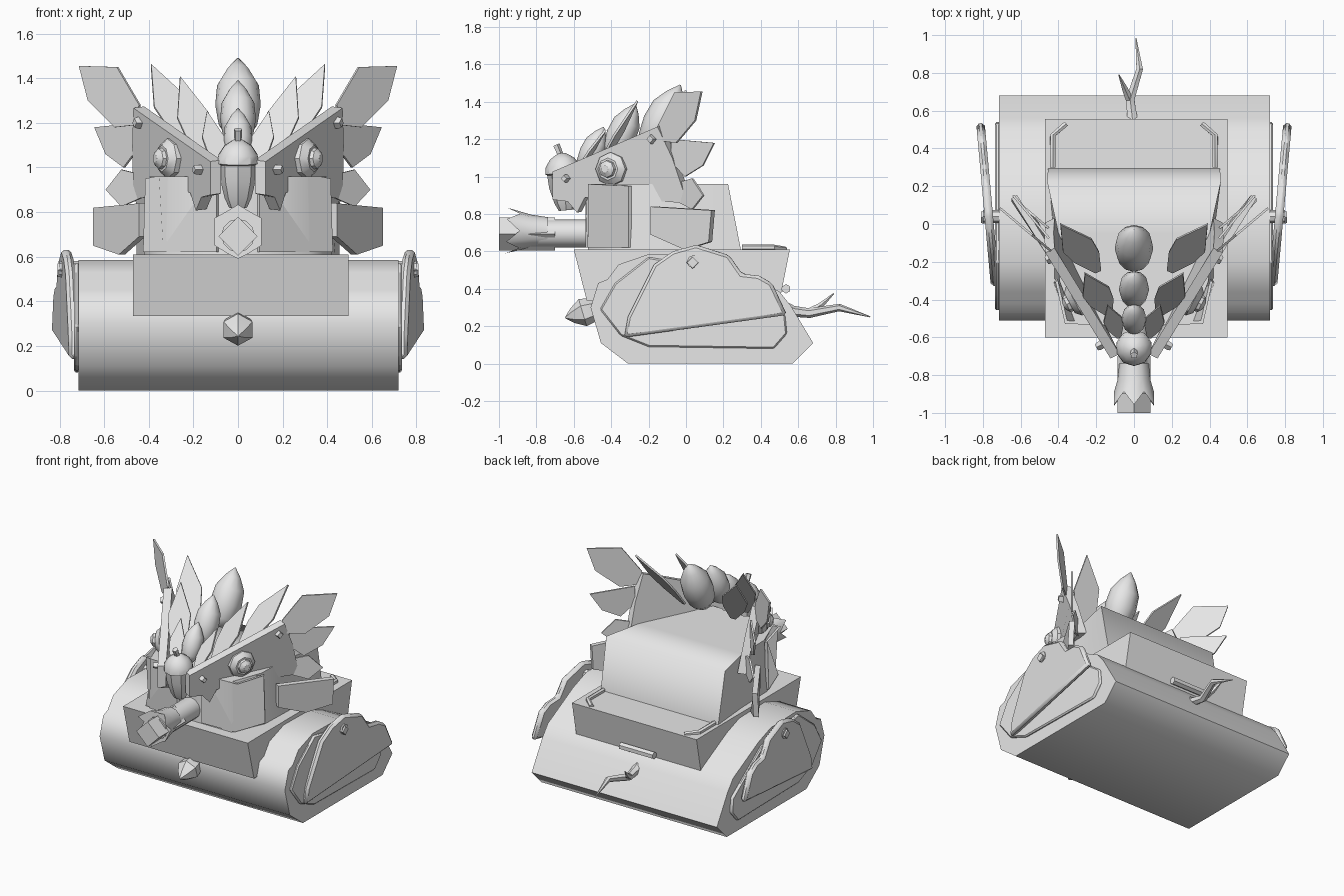
import bpy, bmesh, math
from mathutils import Vector as V

if "Cube" in bpy.data.objects:
    bpy.data.objects.remove(bpy.data.objects["Cube"])

grey = bpy.data.materials.new("plain_grey")
grey.diffuse_color = (0.8, 0.8, 0.8, 1)
grey.use_nodes = True
grey.node_tree.nodes["Principled BSDF"].inputs["Base Color"].default_value = grey.diffuse_color


def make(name, bm, mirror=False, bevel=0, smooth=35):
    bmesh.ops.recalc_face_normals(bm, faces=bm.faces)
    me = bpy.data.meshes.new(name)
    bm.to_mesh(me)
    bm.free()
    me.materials.append(grey)
    ob = bpy.data.objects.new(name, me)
    bpy.context.collection.objects.link(ob)
    bpy.ops.object.select_all(action='DESELECT')
    ob.select_set(True)
    bpy.context.view_layer.objects.active = ob
    bpy.ops.object.shade_smooth_by_angle(angle=math.radians(smooth))
    if bevel:
        b = ob.modifiers.new("bevel", 'BEVEL')
        b.width, b.segments = bevel, 1
    if mirror:
        m = ob.modifiers.new("mirror", 'MIRROR')
        m.use_mirror_merge = False
    return ob


def bridge(name, a, b, **kw):
    """Solid between two matching outlines."""
    bm = bmesh.new()
    va, vb = [bm.verts.new(p) for p in a], [bm.verts.new(p) for p in b]
    bm.faces.new(va)
    bm.faces.new(vb[::-1])
    n = len(va)
    for i in range(n):
        bm.faces.new((va[i], va[(i + 1) % n], vb[(i + 1) % n], vb[i]))
    return make(name, bm, **kw)


def plate(name, pts, thick, **kw):
    """Thin slab around a flat outline."""
    pts = [V(p) for p in pts]
    n = V()
    for p, q in zip(pts, pts[1:] + pts[:1]):
        n += p.cross(q)
    n = n.normalized() * thick / 2
    return bridge(name, [p + n for p in pts], [p - n for p in pts], **kw)


def loft(name, pts, radii, sides=8, notch=0, **kw):
    """Round tube through points, with a radius at each."""
    pts = [V(p) for p in pts]
    bm = bmesh.new()
    rings = []
    for i, (p, r) in enumerate(zip(pts, radii)):
        d = pts[min(i + 1, len(pts) - 1)] - pts[max(i - 1, 0)]
        q = d.to_track_quat('Z', 'Y')
        ring = []
        for k in range(sides):
            a = math.pi / 2 + math.tau * k / sides
            low = notch and i == len(pts) - 1 and k % 2
            rr, back = (r * .87, notch) if low else (r, 0)
            ring.append(bm.verts.new(p + q @ V((rr * math.cos(a), rr * math.sin(a), -back))))
        rings.append(ring)
    for a, b in zip(rings, rings[1:]):
        for k in range(sides):
            j = (k + 1) % sides
            bm.faces.new((a[k], a[j], b[j], b[k]))
    bm.faces.new(rings[0][::-1])
    bm.faces.new(rings[-1])
    return make(name, bm, **kw)


def spin(name, a, b, prof, **kw):
    """Turned shape along a line: profile is (position, radius)."""
    a, b = V(a), V(b)
    return loft(name, [a.lerp(b, t) for t, r in prof], [r for t, r in prof], **kw)


def leaf(name, base, tip, w, hint):
    base, tip, h = V(base), V(tip), V(hint)
    ax = (tip - base).normalized()
    s = (h - ax * h.dot(ax)).normalized()
    shape = [(0, .2), (.3, .85), (.55, 1), (1, 0), (.55, -1), (.3, -.85), (0, -.2)]
    plate(name, [base.lerp(tip, t) + s * w * k for t, k in shape], 0.012, mirror=True)


def prism(name, prof, x0, x1, **kw):
    return bridge(name, [(x0, y, z) for y, z in prof], [(x1, y, z) for y, z in prof], **kw)


# Tracked base sloping down at the rear, deck box
prism("track_base", [(-.31, 0), (.57, 0), (.68, .11), (.56, .31), (.5, .385), (.22, .53), (.08, .58),
                     (-.2, .585), (-.36, .53), (-.42, .45), (-.47, .43), (-.51, .3), (-.455, .11)],
      -.715, .72, smooth=60)
prism("deck", [(-.6, .61), (-.53, .335), (.5, .335), (.555, .61)], -.47, .495)

# Track side plates and hanging shields
prism("track_plate", [(-.2, .57), (-.38, .43), (-.46, .29), (-.35, .15), (-.2, .09),
                      (.47, .08), (.54, .16), (.53, .26), (.2, .5)], .71, .735, mirror=True, bevel=.008)
shield = [(-.33, .14), (-.31, .25), (-.17, .53), (-.07, .60), (.055, .635), (.23, .58), (.3, .48),
          (.39, .47), (.46, .43), (.54, .26)]
plate("side_shield", [(.765 + .09 * y, y, z) for y, z in shield], .045, mirror=True, bevel=.015)
spin("axle", (.45, .04, .545), (.8, .04, .545), [(0, .035), (1, .035)], mirror=True)
spin("axle_cap", (.78, .035, .54), (.81, .035, .54), [(0, .035), (1, .03)], sides=4, mirror=True)

# Turret, softly shaded, widening to the rear
half_low = [(.32, -.525), (.42, -.3), (.43, 0), (.455, .295)]
half_top = [(.31, -.525), (.395, -.3), (.40, -.05), (.46, .225)]


def ring(h, z):
    return [(x, y, z) for x, y in h] + [(-x, y, z) for x, y in h[::-1]]


bridge("turret", ring(half_low, .6), ring(half_top, .96), smooth=80)
plate("front_cheek", [(.09, -.53, .96), (.36, -.52, .96), (.41, -.3, .95), (.42, -.3, .62),
                      (.34, -.52, .62), (.09, -.53, .62)], .02, mirror=True)
plate("turret_wing", [(.43, -.18, .84), (.635, .145, .82), (.635, .13, .65), (.52, 0, .61),
                      (.43, -.18, .69)], .035, mirror=True)

# Gun with square bore and a six-petal muzzle
spin("gun_barrel", (0, -.45, .695), (0, -.9, .695), [(0, .075), (1, .075)], sides=12)
spin("gun_bore", (0, -.7, .692), (0, -1, .692), [(0, .088), (1, .088)], sides=4)
spin("muzzle_petals", (0, -.74, .705), (0, -.96, .712), [(0, .078), (.4, .088), (1, .122)],
     sides=12, notch=.07)

# Bud on the bow
spin("bow_bud", (0, -.46, .30), (0, -.645, .245),
     [(0, .045), (.2, .065), (.5, .075), (.8, .04), (1, .004)], sides=6)

# Head side plates with a fang
plate("head_plate", [(.10, -.70, 1.03), (.445, -.14, 1.27), (.45, -.06, 1.1), (.445, .02, .86),
                     (.22, -.46, .9), (.19, -.53, .89), (.165, -.57, .81), (.14, -.62, .87),
                     (.10, -.70, .88)], .055, mirror=True)
n = V((.884, -.469, 0))
eye = V((.28, -.385, 1.04))
spin("eye_socket", eye, eye + n * .07, [(0, .09), (.6, .09), (1, .06)], mirror=True)
spin("eye_ball", eye + n * .06, eye + n * .105, [(0, .05), (.6, .045), (1, .02)], mirror=True)
for name, p, r in (("cheek_stud", (.155, -.63, .99), .022), ("temple_peg", (.42, -.17, 1.2), .026)):
    spin(name, p, V(p) + n * .05, [(0, r), (.7, r), (1, r * .8)], sides=4, mirror=True)

# Acorn nose
spin("nose_cap", (0, -.655, 1.01), (0, -.665, 1.125),
     [(0, .08), (.08, .097), (.4, .092), (.75, .065), (1, .02)], sides=10)
spin("nose_stalk", (0, -.665, 1.1), (0, -.695, 1.17), [(0, .016), (1, .02)], sides=5)
spin("nose_body", (0, -.66, 1.03), (0, -.64, .82),
     [(0, .085), (.4, .08), (.8, .06), (1, .04)], sides=8)

# Crest of seeds along the middle
bulb = [(0, .45), (.15, .85), (.4, 1), (.65, .92), (.85, .5), (1, .03)]
for i, (a, b, r) in enumerate([((0, -.2, 1.14), (0, -.03, 1.49), .102),
                               ((0, -.40, 1.1), (0, -.27, 1.39), .08),
                               ((0, -.55, 1.03), (0, -.44, 1.265), .065)]):
    spin("crest_seed_%d" % i, a, b, [(t, k * r) for t, k in bulb], sides=12, smooth=60)

# Crest leaves
for i, (a, b, w) in enumerate([((.19, -.25, 1.08), (.39, 0, 1.46), .085),
                               ((.13, -.48, 1.02), (.26, -.26, 1.405), .075),
                               ((.08, -.6, 1.0), (.14, -.43, 1.25), .05)]):
    leaf("crest_leaf_%d" % i, a, b, w, (1, -.25, 0))

# Broad ear leaves swept outwards: (start y, sweep, x-z outline)
ears = [(-.13, .84, [(.46, 1.19), (.55, 1.18), (.67, 1.3), (.71, 1.455), (.54, 1.45), (.44, 1.28)]),
        (-.07, 1.2, [(.45, 1.2), (.64, 1.18), (.59, 1.06), (.51, 1.0), (.45, 1.08)]),
        (-.02, .85, [(.44, .97), (.52, .99), (.59, .9), (.52, .825), (.44, .86)])]
for i, (y0, k, prof) in enumerate(ears):
    plate("ear_leaf_%d" % i, [(x, y0 + (x - .455) * k, z) for x, z in prof], .012, mirror=True)

# Deck studs, grab rails and rear bar
spin("deck_stud", (.15, -.41, .6), (.15, -.41, .63), [(0, .04), (1, .035)], mirror=True)
loft("grab_rail", [(.36, .53, .61), (.43, .47, .62), (.43, .3, .62)], [.016] * 3, sides=6, mirror=True)
spin("rear_bar", (-.13, .535, .4), (.13, .535, .4), [(0, .025), (1, .025)], sides=6)

# Twig tail with one branch
loft("tail", [(0, .48, .33), (-.01, .57, .28), (-.02, .66, .27), (.03, .82, .3), (.01, .985, .25)],
     [.03, .03, .026, .02, .003], sides=6)
loft("tail_branch", [(-.02, .65, .27), (-.05, .72, .31), (-.08, .79, .375)], [.022, .016, .003], sides=5)
